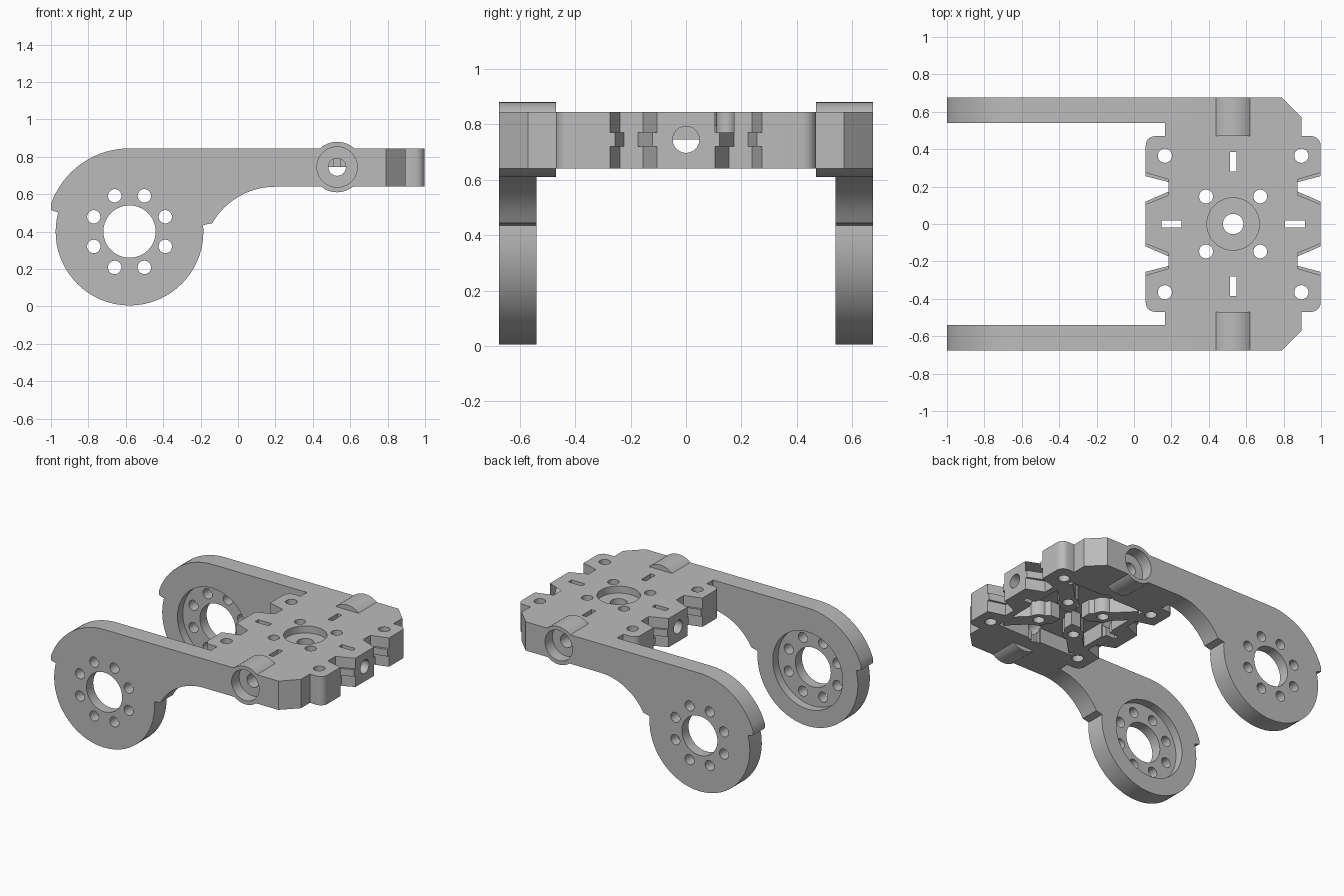
import bpy, bmesh, math
from mathutils import Vector

if "Cube" in bpy.data.objects:
    bpy.data.objects.remove(bpy.data.objects["Cube"])

CX, HZ = 0.53, 0.745           # plate centre in x, height of the cross holes
Z0, Z1 = 0.64, 0.845           # plate underside and top

grey = bpy.data.materials.new("plain_grey")
grey.diffuse_color = (0.5, 0.5, 0.5, 1)
grey.use_nodes = True
grey.node_tree.nodes["Principled BSDF"].inputs["Base Color"].default_value = grey.diffuse_color


def arc(cx, cy, r, a0, a1, n):
    return [(cx + r * math.cos(math.radians(a0 + (a1 - a0) * i / n)),
             cy + r * math.sin(math.radians(a0 + (a1 - a0) * i / n))) for i in range(n + 1)]


def prism(name, pts, lo, hi, axis="z"):
    """Extrude a 2D outline along an axis."""
    put = {"z": lambda a, b, h: (a, b, h), "y": lambda a, b, h: (a, h, b),
           "x": lambda a, b, h: (h, a, b)}[axis]
    bm = bmesh.new()
    face = bm.faces.new([bm.verts.new(put(a, b, lo)) for a, b in pts])
    out = bmesh.ops.extrude_face_region(bm, geom=[face])
    shift = Vector(put(0, 0, hi - lo))
    bmesh.ops.translate(bm, vec=shift, verts=[v for v in out["geom"] if isinstance(v, bmesh.types.BMVert)])
    bmesh.ops.recalc_face_normals(bm, faces=bm.faces)
    me = bpy.data.meshes.new(name)
    bm.to_mesh(me)
    bm.free()
    ob = bpy.data.objects.new(name, me)
    bpy.context.collection.objects.link(ob)
    return ob


def rod(a, b, r, lo, hi, axis="z", n=32):
    return prism("rod", arc(a, b, r, 0, 360, n)[:-1], lo, hi, axis)


def box(x0, x1, y0, y1, z0, z1):
    return prism("box", [(x0, y0), (x1, y0), (x1, y1), (x0, y1)], z0, z1)


def combine(base, part, op):
    """Apply one boolean and remove the helper."""
    m = base.modifiers.new("bool", "BOOLEAN")
    m.object, m.operation, m.solver = part, op, "EXACT"
    bpy.context.view_layer.objects.active = base
    bpy.ops.object.modifier_apply(modifier=m.name)
    bpy.data.objects.remove(part, do_unlink=True)


def add(base, part):
    combine(base, part, "UNION")


def cut(base, part):
    combine(base, part, "DIFFERENCE")


# plate outline: rounded side tabs, chamfered corners on the far right
tab = [(0.4675, 0)] + arc(0.4175, 0.42, 0.05, 0, 90, 6) + [(0.365, 0.47)]
half = ([(CX + u, v) for u, v in tab] + [(0.895, 0.57), (0.79, 0.675), (0.165, 0.675)]
        + [(CX - u, v) for u, v in reversed(tab)])
frame = prism("bracket_frame", half + [(x, -y) for x, y in reversed(half[1:-1])], Z0, Z1)

# hollow underside with diagonal ribs and screw bosses
cut(frame, box(CX - 0.30, CX + 0.30, -0.36, 0.36, 0.5, HZ))
d = 0.037
for s in (1, -1):
    rib = [(-0.31, -0.31 * s), (0.31, 0.31 * s)]
    add(frame, prism("rib", [(CX + rib[0][0] - d, rib[0][1] + d * s), (CX + rib[0][0] + d, rib[0][1] - d * s),
                             (CX + rib[1][0] + d, rib[1][1] - d * s), (CX + rib[1][0] - d, rib[1][1] + d * s)],
                     Z0, HZ + 0.02))
for sx in (1, -1):
    for sy in (1, -1):
        add(frame, rod(CX + sx * 0.145, sy * 0.147, 0.07, Z0, HZ + 0.02))
add(frame, rod(CX, 0, 0.1, Z0, HZ + 0.02))
cut(frame, box(CX - 0.31, CX + 0.31, -0.05, 0.05, 0.5, HZ))
cut(frame, box(CX - 0.05, CX + 0.05, -0.37, 0.37, 0.5, HZ))

# side arms with round ends, and the side bosses
profile = ([(0.4, Z1)] + arc(-0.58, 0.40, 0.445, 90, 160.7, 16) + [(-1.0, 0.515)]
           + arc(-0.58, 0.40, 0.395, 165, 365, 40) + arc(0.2, 0.25, 0.39, 150, 90, 12) + [(0.4, Z0)])
for s in (1, -1):
    lo, hi = sorted((0.54 * s, 0.675 * s))
    arm = prism("arm", profile, lo, hi, "y")
    lo, hi = sorted((0.5 * s, 0.60 * s))
    cut(arm, rod(-0.58, 0.40, 0.275, lo, hi, "y", 48))
    cut(arm, rod(-0.58, 0.40, 0.14, -1, 1, "y", 40))
    for k in range(8):
        a = math.radians(22.5 + 45 * k)
        cut(arm, rod(-0.58 + 0.207 * math.cos(a), 0.40 + 0.207 * math.sin(a), 0.036, -1, 1, "y", 20))
    add(frame, arm)
    lo, hi = sorted((0.47 * s, 0.675 * s))
    add(frame, rod(CX, HZ, 0.135, lo, hi, "y", 48))
    lo, hi = sorted((0.59 * s, 0.8 * s))
    cut(frame, rod(CX, HZ, 0.108, lo, hi, "y", 40))
    lo, hi = sorted((0.34 * s, 0.8 * s))
    cut(frame, rod(CX, HZ, 0.047, lo, hi, "y", 24))
    # cross holes through the tab ends
    lo, hi = sorted((0.28 * s, 0.6 * s))
    cut(frame, rod(0, HZ, 0.048, CX + lo, CX + hi, "x", 24))

# tapered slots between the tabs, with a narrow rib at mid height
for sx in (1, -1):
    for sy in (1, -1):
        def slot(i0, i1, o1, o0, lo, hi):
            e = 0.10 / 0.1225
            pts = [(0.345, i1), (0.345, o1), (0.4675 + 0.1, o0 + (o0 - o1) * e), (0.4675 + 0.1, i0 + (i0 - i1) * e)]
            cut(frame, prism("slot", [(CX + sx * u, sy * v) for u, v in pts], lo, hi))
        slot(0.12, 0.173, 0.224, 0.256, 0.5, 1)
        slot(0.105, 0.155, 0.238, 0.274, 0.5, 0.72)
        slot(0.105, 0.155, 0.238, 0.274, 0.77, 1)
        # screw holes
        cut(frame, rod(CX + sx * 0.365, sy * 0.365, 0.038, 0.5, 1, n=24))
        cut(frame, rod(CX + sx * 0.145, sy * 0.147, 0.037, 0.5, 1, n=24))

# centre bore with recess, and four thin slits
cut(frame, rod(CX, 0, 0.14, 0.795, 1, n=40))
cut(frame, rod(CX, 0, 0.055, 0.5, 1, n=28))
for s in (1, -1):
    x, y = CX + 0.33 * s, 0.333 * s
    cut(frame, box(x - 0.053, x + 0.053, -0.018, 0.018, 0.5, 1))
    cut(frame, box(CX - 0.018, CX + 0.018, y - 0.053, y + 0.053, 0.5, 1))

frame.data.materials.clear()
frame.data.materials.append(grey)
for p in frame.data.polygons:
    p.material_index = 0
bpy.ops.object.select_all(action="DESELECT")
frame.select_set(True)
bpy.context.view_layer.objects.active = frame
bpy.ops.object.shade_smooth_by_angle(angle=math.radians(30))
